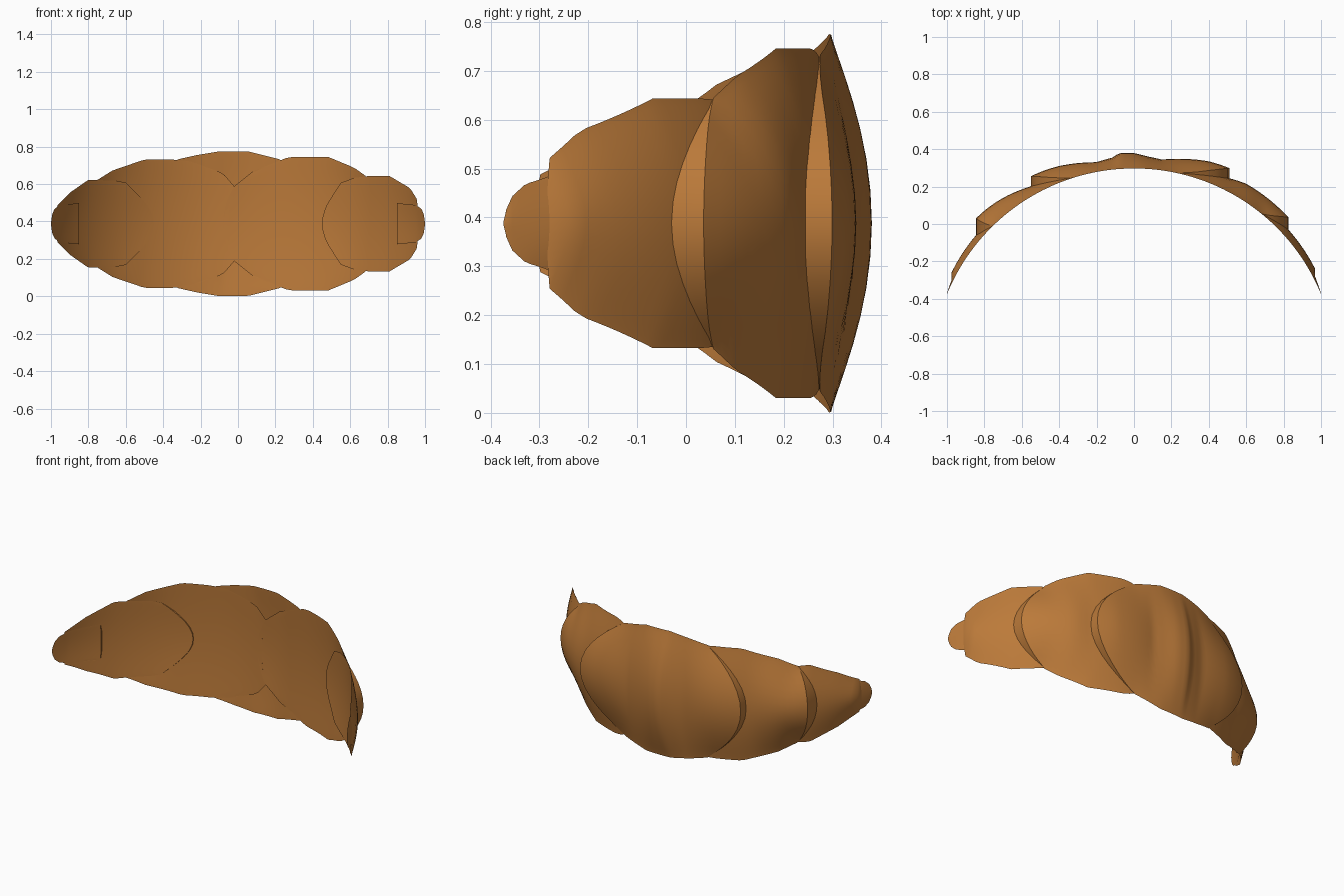
import bpy, bmesh, math

if "Cube" in bpy.data.objects:
    bpy.data.objects.remove(bpy.data.objects["Cube"])

R, Y0, ZC = 1.08, 0.297, 0.388   # inner arc radius, arc top, mid height

crust = bpy.data.materials.new("golden crust")
crust.diffuse_color = (0.50, 0.195, 0.042, 1)
crust.use_nodes = True
crust.node_tree.nodes["Principled BSDF"].inputs["Base Color"].default_value = crust.diffuse_color


def lerp_table(t, x):
    """Piecewise linear lookup in a short (x, value) list."""
    if x <= t[0][0]:
        return t[0][1]
    for (a, p), (b, q) in zip(t, t[1:]):
        if x <= b:
            return p + (q - p) * (x - a) / (b - a)
    return t[-1][1]


def arc_y(x):
    return Y0 - R + math.sqrt(R * R - min(x * x, 1.0))


def layer(name, left, right, height, puff, hollow=0.3, nu=28, nv=18):
    """A bowed dough layer; left/right = (x at mid height, x at the rim)."""
    bm = bmesh.new()
    front, back = [], []
    for i in range(nu + 1):
        fr, bk = [], []
        for j in range(nv + 1):
            v = math.sin((j / nv - 0.5) * math.pi)
            xl = left[0] + (left[1] - left[0]) * v * v
            xr = right[0] + (right[1] - right[0]) * v * v
            x = xl + (xr - xl) * i / nu
            z = ZC + v * lerp_table(height, x)
            d = lerp_table(puff, x) * max(0.0, 1 - v * v) ** 1.15
            y = arc_y(x)
            fr.append(bm.verts.new((x, y + hollow * d, z)))
            bk.append(bm.verts.new((x, y + d, z)))
        front.append(fr)
        back.append(bk)
    for i in range(nu):
        for j in range(nv):
            for g in (front, back):
                bm.faces.new((g[i][j], g[i + 1][j], g[i + 1][j + 1], g[i][j + 1]))
    for i in (0, nu):
        for j in range(nv):
            bm.faces.new((front[i][j], front[i][j + 1], back[i][j + 1], back[i][j]))
    bmesh.ops.remove_doubles(bm, verts=bm.verts, dist=0.0005)
    bmesh.ops.recalc_face_normals(bm, faces=bm.faces)
    me = bpy.data.meshes.new(name)
    bm.to_mesh(me)
    bm.free()
    me.materials.append(crust)
    ob = bpy.data.objects.new(name, me)
    bpy.context.collection.objects.link(ob)
    bpy.context.view_layer.objects.active = ob
    for o in bpy.context.selected_objects:
        o.select_set(False)
    ob.select_set(True)
    bpy.ops.object.shade_smooth_by_angle(angle=math.radians(35))
    return ob


def flip(t):
    return [(-x, v) for x, v in reversed(t)]


# middle layer with the folded ridge
layer("middle_layer", (-0.55, -0.32), (0.51, 0.22),
      [(-0.34, .34), (-0.22, .367), (-0.1, .387), (0.06, .385), (0.22, .345)],
      [(-.55, .11), (-.47, .10), (-.4, .09), (-.2, .052), (-.11, .065),
       (-.08, .086), (0, .082), (.08, .065), (.15, .058), (.4, .115), (.51, .13)],
      nu=44)

# second layers, one on each side
layer("right_second_layer", (-0.08, -0.02), (0.825, 0.68),
      [(-.02, .2), (.08, .28), (.26, .352), (.3, .358), (.48, .358), (.62, .3), (.69, .25)],
      [(-.08, .02), (.2, .04), (.5, .073), (.6, .1), (.825, .122)])
layer("left_second_layer", (-0.845, -0.75), (-0.05, -0.02),
      flip([(.02, .2), (.08, .27), (.26, .335), (.35, .343), (.5, .343), (.67, .285), (.75, .235)]),
      flip([(.08, .02), (.2, .035), (.55, .055), (.7, .1), (.84, .14)]))

# outer layers
layer("right_outer_layer", (0.45, 0.55), (0.968, 0.955),
      [(.5, .2), (.62, .245), (.7, .255), (.81, .255), (.92, .19), (.97, .11)],
      [(.45, .03), (.8, .055), (.96, .065)])
layer("left_outer_layer", (-0.977, -0.965), (-0.45, -0.6),
      flip([(.5, .2), (.65, .23), (.8, .235), (.9, .165), (.975, .09)]),
      flip([(.45, .03), (.84, .05), (.97, .06)]))

# pointed tips
tip_h = [(.85, .11), (.95, .1), (.98, .08), (.992, .055), (1.0, .012)]
tip_p = [(.85, .02), (.96, .03), (1.0, .004)]
layer("right_tip", (.85, .85), (1.0, .997), tip_h, tip_p)
layer("left_tip", (-1.0, -.997), (-.85, -.85), flip(tip_h), flip(tip_p))
